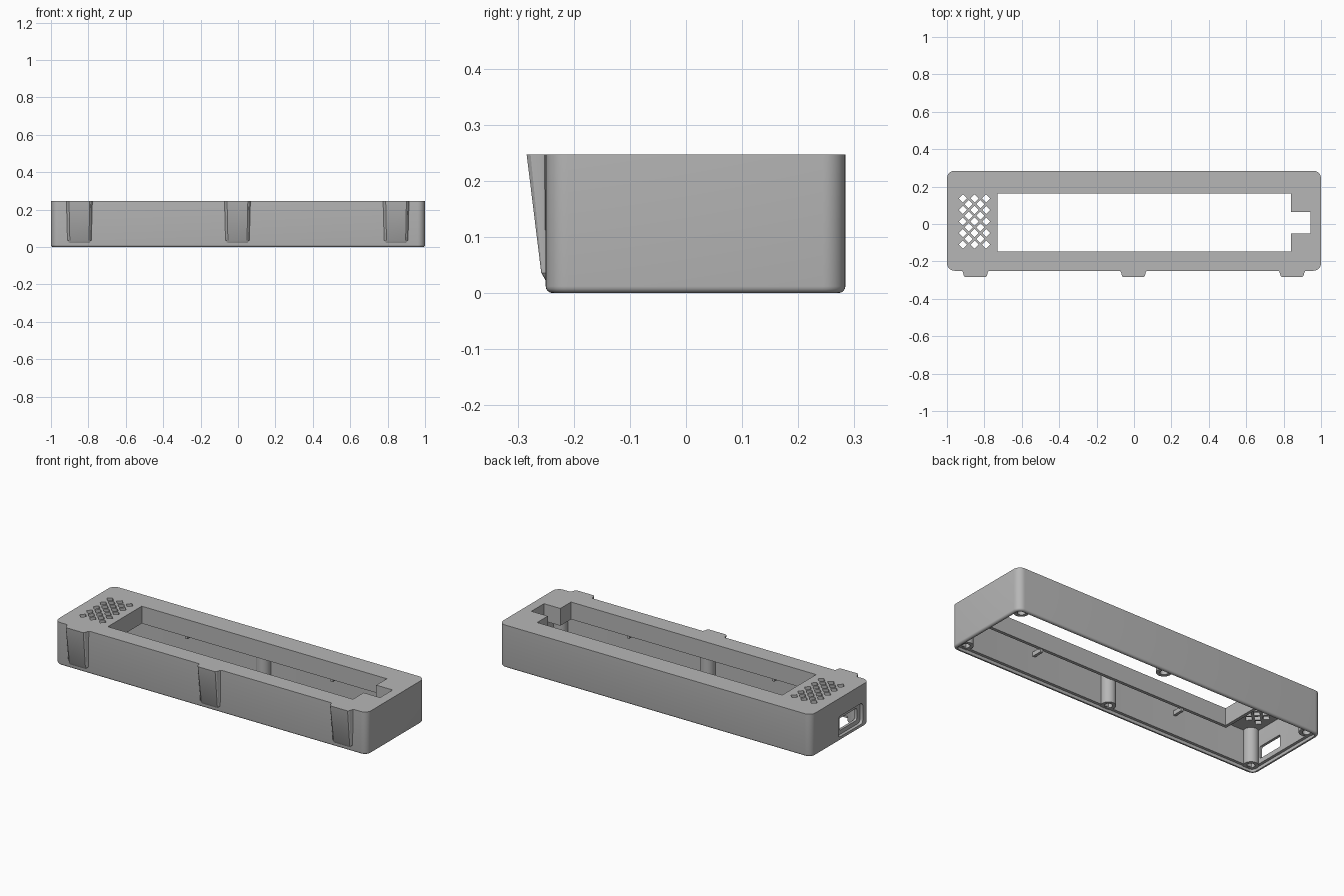
import bpy, bmesh, math

if "Cube" in bpy.data.objects:
    bpy.data.objects.remove(bpy.data.objects["Cube"])

YF, YB, TOP, CEIL = -0.25, 0.284, 0.247, 0.215   # front, back, top, ceiling underside

grey = bpy.data.materials.new("plain grey plastic")
grey.diffuse_color = (0.47, 0.47, 0.47, 1)
grey.use_nodes = True
grey.node_tree.nodes["Principled BSDF"].inputs["Base Color"].default_value = grey.diffuse_color


def finish(name, bm):
    bmesh.ops.recalc_face_normals(bm, faces=bm.faces)
    me = bpy.data.meshes.new(name)
    bm.to_mesh(me)
    bm.free()
    me.materials.append(grey)
    ob = bpy.data.objects.new(name, me)
    bpy.context.collection.objects.link(ob)
    return ob


def loft(bm, loops, ring=False):
    """Skin equal-length loops; cap both ends, or join last to first for a ring."""
    vs = [[bm.verts.new(p) for p in lp] for lp in loops]
    pairs = list(zip(vs, vs[1:]))
    if ring:
        pairs.append((vs[-1], vs[0]))
    for a, b in pairs:
        for i in range(len(a)):
            j = (i + 1) % len(a)
            bm.faces.new((a[i], a[j], b[j], b[i]))
    if not ring:
        bm.faces.new(vs[0])
        bm.faces.new(vs[-1])


def rounded(inset, z, r):
    """Rounded rectangle of the case outline, moved inward."""
    x, y0, y1, out = 1 - inset, YF + inset, YB - inset, []
    for cx, cy, a0 in ((x - r, y1 - r, 0), (r - x, y1 - r, 90),
                       (r - x, y0 + r, 180), (x - r, y0 + r, 270)):
        for k in range(9):
            a = math.radians(a0 + k * 90 / 8)
            out.append((cx + r * math.cos(a), cy + r * math.sin(a), z))
    return out


def circle(cx, cy, r, z, n=24):
    return [(cx + r * math.cos(i * math.tau / n), cy + r * math.sin(i * math.tau / n), z)
            for i in range(n)]


def box(bm, x0, x1, y0, y1, z0, z1):
    loft(bm, [[(x0, y0, z), (x1, y0, z), (x1, y1, z), (x0, y1, z)] for z in (z0, z1)])


def window(o, z):
    """Outline of the display opening with its side notch, grown by o."""
    return [(x, y, z) for x, y in (
        (-0.73 - o, -0.148 - o), (0.84 + o, -0.148 - o), (0.84 + o, -0.05 - o),
        (0.945 + o, -0.05 - o), (0.945 + o, 0.065 + o), (0.84 + o, 0.065 + o),
        (0.84 + o, 0.162 + o), (-0.73 - o, 0.162 + o))]


def port_loop(x, y0, y1, z0, z1, r):
    """Rounded rectangle in the end wall."""
    out = []
    for cy, cz, a0 in ((y1 - r, z1 - r, 0), (y0 + r, z1 - r, 90),
                       (y0 + r, z0 + r, 180), (y1 - r, z0 + r, 270)):
        for k in range(5):
            a = math.radians(a0 + k * 22.5)
            out.append((x, cy + r * math.cos(a), cz + r * math.sin(a)))
    return out


# Case shell: rounded lower edge, stepped lip, open underneath
bm = bmesh.new()
loops = [rounded(0, TOP, 0.04)]
for k in range(5):
    a = math.radians(k * 22.5)
    d = 0.012 * (1 - math.cos(a))
    loops.append(rounded(d, 0.012 * (1 - math.sin(a)), 0.04 - d))
loops += [rounded(0.017, 0, 0.025), rounded(0.017, 0.018, 0.025),
          rounded(0.033, 0.018, 0.012), rounded(0.033, CEIL, 0.012)]
loft(bm, loops)
shell = finish("case_shell", bm)

# Cutters: display window, speaker grille, port recess and port hole
cutters = []
bm = bmesh.new()
loft(bm, [window(0, 0.19), window(0, 0.3)])
cutters.append(finish("window_cutter", bm))

bm = bmesh.new()
h = 0.022
for i in range(5):
    for j in range(5 - i % 2):
        x = -0.915 + i * 0.0312
        y = 0.137 - j * 0.0618 - (i % 2) * 0.0309
        loft(bm, [[(x - h, y, z), (x, y - h, z), (x + h, y, z), (x, y + h, z)]
                  for z in (0.19, 0.3)])
cutters.append(finish("grille_cutter", bm))

for name, x1, dims in (("port_recess_cutter", -0.982, (-0.19, 0.035, 0.022, 0.142, 0.02)),
                       ("port_hole_cutter", -0.95, (-0.16, 0.0, 0.046, 0.116, 0.01))):
    bm = bmesh.new()
    loft(bm, [port_loop(x, *dims) for x in (-1.05, x1)])
    cutters.append(finish(name, bm))

bpy.context.view_layer.objects.active = shell
for c in cutters:
    m = shell.modifiers.new("cut", 'BOOLEAN')
    m.operation, m.solver, m.object = 'DIFFERENCE', 'EXACT', c
    bpy.ops.object.modifier_apply(modifier=m.name)
    bpy.data.objects.remove(c)

# Skirt hanging below the display window
bm = bmesh.new()
loft(bm, [window(0, CEIL), window(0, 0.147), window(0.018, 0.147), window(0.018, CEIL)],
     ring=True)
finish("window_skirt", bm)

# Screw posts with blind holes
bm = bmesh.new()
for x in (-0.943, 0, 0.943):
    for y in (YF + 0.048, YB - 0.048):
        loft(bm, [circle(x, y, 0.04, CEIL + 0.005), circle(x, y, 0.04, 0.015),
                  circle(x, y, 0.021, 0.015), circle(x, y, 0.021, 0.14)])
posts = finish("screw_posts", bm)

# Small ribs between skirt and side walls
bm = bmesh.new()
for x in (-0.45, 0.48):
    box(bm, x - 0.008, x + 0.008, -0.225, -0.155, 0.13, 0.155)
    box(bm, x - 0.008, x + 0.008, 0.17, 0.26, 0.13, 0.155)
finish("support_ribs", bm)


# Tapered clips on the front face
def clip_loop(cx, z, depth, w):
    prof = ((1.0, 0), (0.9, 0.1), (0.86, 0.28), (0.8, 0.8), (0.72, 1.0))
    pts = [(-a * w, YF + 0.001 - d * depth) for a, d in prof]
    pts += [(-x, y) for x, y in reversed(pts)]
    return [(cx + x, y, z) for x, y in pts]


bm = bmesh.new()
for cx in (-0.848, -0.003, 0.845):
    loft(bm, [clip_loop(cx, 0.022, 0.001, 0.066), clip_loop(cx, 0.036, 0.009, 0.071),
              clip_loop(cx, TOP, 0.035, 0.077)])
clips = finish("front_clips", bm)

# Smooth the rounded parts, keep hard edges
bpy.ops.object.select_all(action='DESELECT')
for ob in (shell, posts, clips):
    ob.select_set(True)
bpy.context.view_layer.objects.active = shell
bpy.ops.object.shade_smooth_by_angle(angle=math.radians(30))
